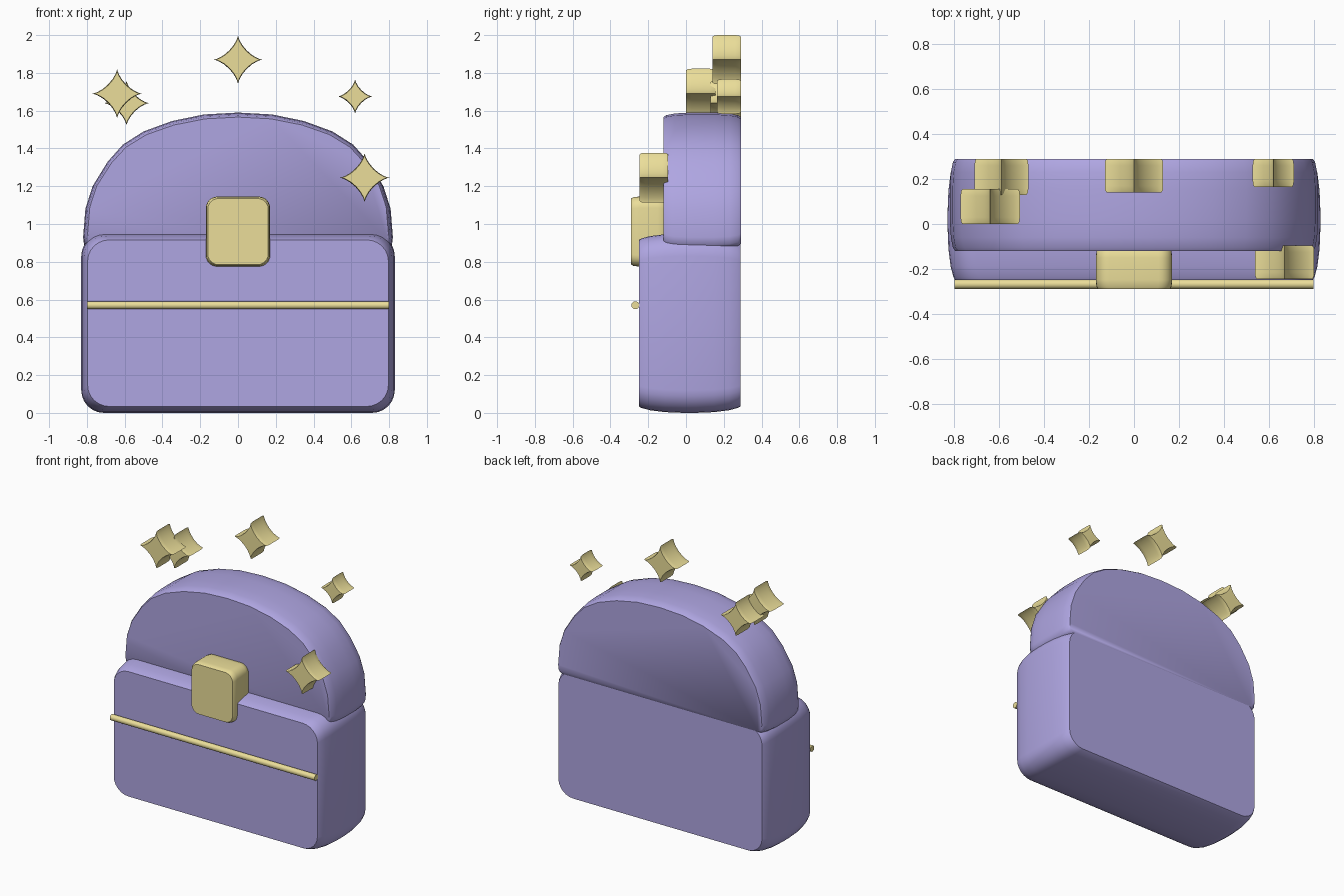
import bpy, bmesh, math

if "Cube" in bpy.data.objects:
    bpy.data.objects.remove(bpy.data.objects["Cube"])


def material(name, color):
    m = bpy.data.materials.new(name)
    m.diffuse_color = color
    m.use_nodes = True
    m.node_tree.nodes["Principled BSDF"].inputs["Base Color"].default_value = m.diffuse_color
    return m


purple = material("purple", (0.43, 0.38, 0.76, 1))
gold = material("gold", (0.83, 0.73, 0.32, 1))


def finish(ob, mat, angle):
    ob.data.materials.append(mat)
    bpy.ops.object.select_all(action='DESELECT')
    ob.select_set(True)
    bpy.context.view_layer.objects.active = ob
    bpy.ops.object.shade_smooth_by_angle(angle=math.radians(angle))


def loft(name, profile, layers, mat, angle=50):
    """Sweep an x-z profile along y; each layer is (y, inset)."""
    xs, zs = [p[0] for p in profile], [p[1] for p in profile]
    cx, cz = (min(xs) + max(xs)) / 2, (min(zs) + max(zs)) / 2
    hx, hz = (max(xs) - min(xs)) / 2, (max(zs) - min(zs)) / 2
    bm = bmesh.new()
    rings = []
    for y, inset in layers:
        sx, sz = 1 - inset / hx, 1 - inset / hz
        rings.append([bm.verts.new((cx + (x - cx) * sx, y, cz + (z - cz) * sz))
                      for x, z in profile])
    n = len(profile)
    for a, b in zip(rings, rings[1:]):
        for i in range(n):
            j = (i + 1) % n
            bm.faces.new((a[i], a[j], b[j], b[i]))
    bm.faces.new(rings[0])
    bm.faces.new(rings[-1])
    bmesh.ops.recalc_face_normals(bm, faces=bm.faces)
    me = bpy.data.meshes.new(name)
    bm.to_mesh(me)
    bm.free()
    ob = bpy.data.objects.new(name, me)
    bpy.context.collection.objects.link(ob)
    finish(ob, mat, angle)
    return ob


def rounded_rect(hx, z0, z1, r, seg=6):
    pts = []
    for k, (x, z) in enumerate([(hx - r, z1 - r), (r - hx, z1 - r),
                                (r - hx, z0 + r), (hx - r, z0 + r)]):
        for i in range(seg + 1):
            a = math.pi / 2 * (k + i / seg)
            pts.append((x + r * math.cos(a), z + r * math.sin(a)))
    return pts


def mirrored_layers(y0, y1, steps):
    """Layers from (depth, inset) steps, repeated at the far end."""
    return ([(y0 + d, s) for d, s in steps] +
            [(y1 - d, s) for d, s in reversed(steps)])


# Bag body with bulging sides
loft("body", rounded_rect(0.83, 0, 0.95, 0.12),
     mirrored_layers(-0.25, 0.288, [(0, 0.034), (0.015, 0.026), (0.06, 0.014),
                                    (0.14, 0.004), (0.24, 0)]), purple)

# Domed lid, set back from the front
half = [(0.79, 0.87), (0.815, 0.89), (0.82, 0.93), (0.808, 1.08), (0.77, 1.2),
        (0.69, 1.33), (0.61, 1.42), (0.5, 1.49), (0.35, 1.545), (0.18, 1.58)]
lid = half + [(0, 1.59)] + [(-x, z) for x, z in reversed(half)]
loft("lid", lid, mirrored_layers(-0.12, 0.29, [(0, 0.024), (0.015, 0.014),
                                               (0.06, 0.005), (0.14, 0)]), purple)

# Clasp
loft("clasp", rounded_rect(0.17, 0.775, 1.145, 0.06),
     mirrored_layers(-0.29, -0.11, [(0, 0.01), (0.012, 0.003), (0.04, 0)]), gold)

# Thin trim bar across the front
bpy.ops.mesh.primitive_cylinder_add(vertices=16, radius=0.021, depth=1.6,
                                    location=(0, -0.268, 0.57),
                                    rotation=(0, math.pi / 2, 0))
bar = bpy.context.object
bar.name = "trim_bar"
finish(bar, gold, 40)


# Four-pointed sparkles
def sparkle(name, x, z, r, y0, y1):
    pts = []
    for i in range(32):
        a = math.tau * i / 32
        c, s = math.cos(a), math.sin(a)
        pts.append((x + r * math.copysign(abs(c) ** 2.9, c),
                    z + r * math.copysign(abs(s) ** 2.9, s)))
    loft(name, pts, mirrored_layers(y0, y1, [(0, 0.008), (0.01, 0.002), (0.03, 0)]),
         gold)


for i, s in enumerate([(0, 1.87, 0.13, 0.14, 0.29),
                       (-0.64, 1.69, 0.132, 0, 0.155),
                       (-0.59, 1.64, 0.12, 0.13, 0.29),
                       (0.62, 1.675, 0.092, 0.165, 0.29),
                       (0.67, 1.245, 0.132, -0.245, -0.095)]):
    sparkle(f"sparkle_{i + 1}", *s)
